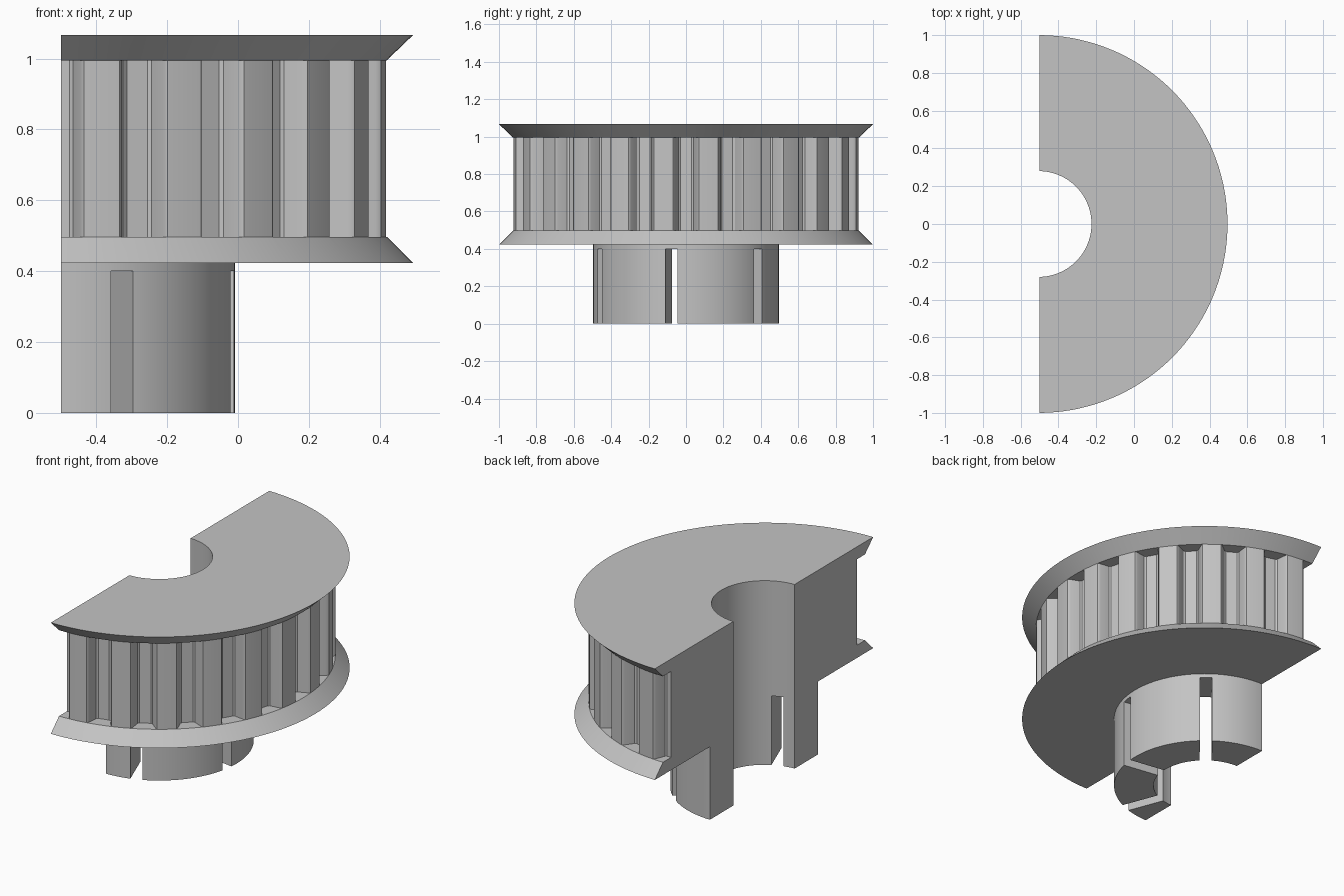
import bpy
import bmesh
import math

cube = bpy.data.objects.get("Cube")
if cube:
    bpy.data.objects.remove(cube, do_unlink=True)

AXIS_X = -0.505      # axis of the wheel, just outside the flat cut
CUT = 0.005          # distance from the axis to the flat cut
STEPS = 72
TEETH = 24

grey = bpy.data.materials.new("plain grey")
grey.use_nodes = True
colour = (0.55, 0.55, 0.55, 1)
grey.diffuse_color = colour
grey.node_tree.nodes["Principled BSDF"].inputs["Base Color"].default_value = colour


def make_object(name, bm):
    bmesh.ops.recalc_face_normals(bm, faces=bm.faces)
    mesh = bpy.data.meshes.new(name)
    bm.to_mesh(mesh)
    bm.free()
    obj = bpy.data.objects.new(name, mesh)
    bpy.context.collection.objects.link(obj)
    mesh.materials.append(grey)
    return obj


def half_revolve(name, profile):
    """Sweep a closed (radius, z) profile round the axis up to the flat cut."""
    bm = bmesh.new()
    rings = []
    for i in range(STEPS + 1):
        t = 2 * i / STEPS - 1
        ring = []
        for r, z in profile:
            a = t * math.acos(CUT / r)
            ring.append(bm.verts.new((AXIS_X + r * math.cos(a), r * math.sin(a), z)))
        rings.append(ring)
    n = len(profile)
    for a, b in zip(rings, rings[1:]):
        for j in range(n):
            k = (j + 1) % n
            bm.faces.new((a[j], a[k], b[k], b[j]))
    bm.faces.new(rings[0])
    bm.faces.new(rings[-1])
    return make_object(name, bm)


def add_radial_prism(bm, half, angle, z0, z1):
    """Upright prism, symmetric about a radial line, from (radius, half width) points."""
    outline = half + [(r, -w) for r, w in reversed(half)]
    c, s = math.cos(angle), math.sin(angle)
    low, high = [[bm.verts.new((AXIS_X + r * c - w * s, r * s + w * c, z))
                  for r, w in outline] for z in (z0, z1)]
    bm.faces.new(low)
    bm.faces.new(high)
    for j in range(len(outline)):
        k = (j + 1) % len(outline)
        bm.faces.new((low[j], low[k], high[k], high[j]))


def carve(target, name, bm):
    cutter = make_object(name, bm)
    cutter.hide_render = True
    mod = target.modifiers.new(name, "BOOLEAN")
    mod.operation = "DIFFERENCE"
    mod.solver = "EXACT"
    mod.object = cutter
    bpy.context.view_layer.objects.active = target
    bpy.ops.object.modifier_apply(modifier=mod.name)
    bpy.data.objects.remove(cutter, do_unlink=True)


# Wheel body: bore, hub, two flared flanges and the belt drum
HUB_R, BORE_R, DRUM_R = 0.496, 0.28, 0.925
pulley = half_revolve("half_pulley", [
    (BORE_R, 0), (HUB_R, 0), (HUB_R, 0.423), (1, 0.423),
    (DRUM_R, 0.497), (DRUM_R, 0.995), (1, 1.067), (BORE_R, 1.067)])

# Belt grooves with rounded shoulders and roots
groove = [(0.96, 0.085), (0.926, 0.075), (0.919, 0.066), (0.908, 0.06),
          (0.872, 0.045), (0.858, 0.04), (0.851, 0.03)]
bm = bmesh.new()
for i in range(-TEETH // 4, TEETH // 4 + 1):
    add_radial_prism(bm, groove, i * math.tau / TEETH, 0.497, 0.995)
carve(pulley, "groove_cutter", bm)

# Slots through the hub wall
bm = bmesh.new()
for degrees in (-69, -9, 51):
    add_radial_prism(bm, [(0.7, 0.033), (0.15, 0.033)], math.radians(degrees), -0.1, 0.4)
carve(pulley, "slot_cutter", bm)

# Smooth round walls, crisp edges
bpy.ops.object.select_all(action="DESELECT")
pulley.select_set(True)
bpy.context.view_layer.objects.active = pulley
bpy.ops.object.shade_smooth_by_angle(angle=math.radians(32))
